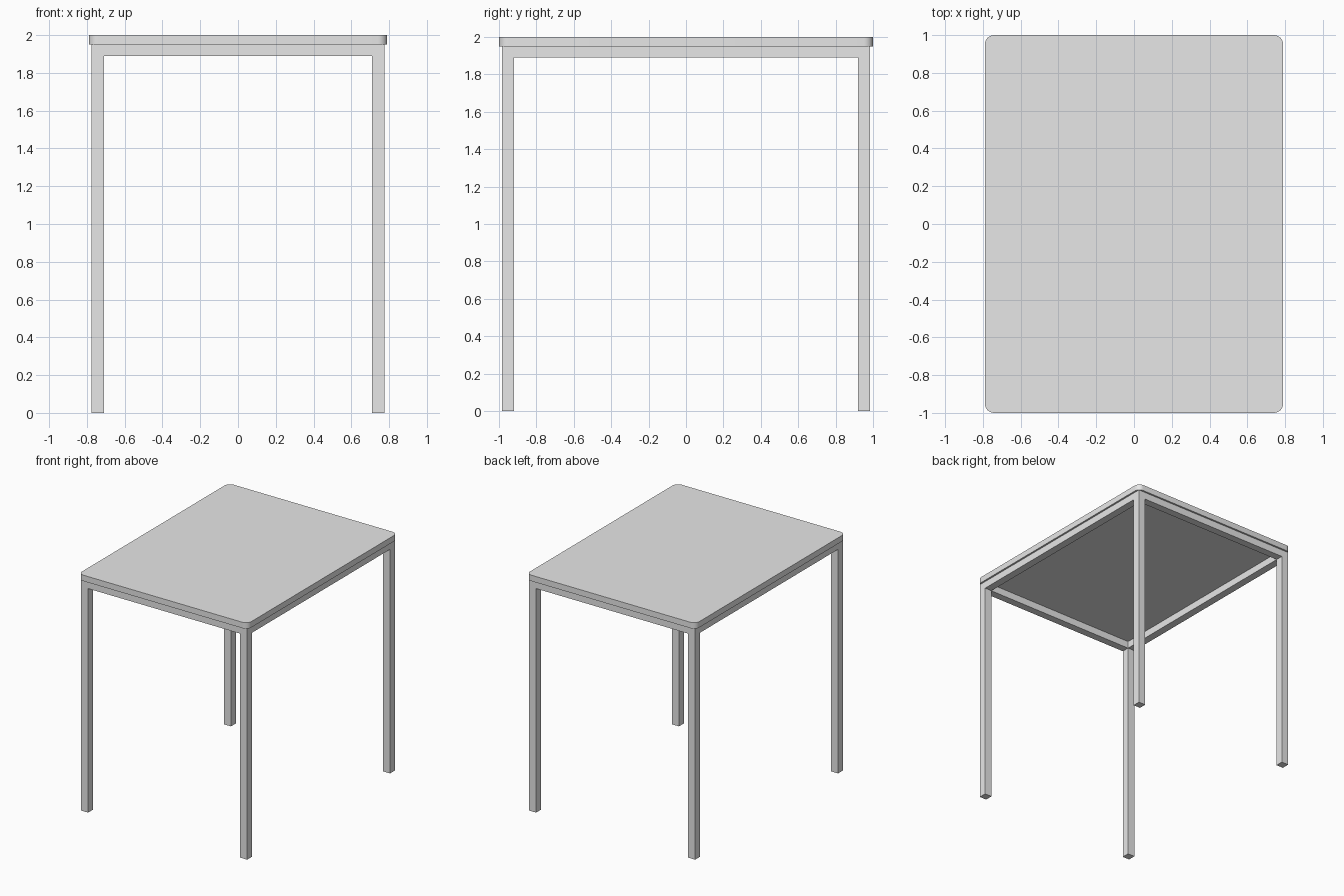
import bpy
import bmesh
from math import radians

cube = bpy.data.objects.get("Cube")
if cube:
    bpy.data.objects.remove(cube, do_unlink=True)

HALF_X, HALF_Y = 0.79, 1.0          # tabletop half size
TOP_Z, SLAB_Z, RAIL_Z = 2.0, 1.95, 1.89
INSET, TUBE, CORNER = 0.015, 0.065, 0.05

grey = bpy.data.materials.new("light grey")
grey.use_nodes = True
grey.diffuse_color = (0.8, 0.8, 0.8, 1)
grey.node_tree.nodes["Principled BSDF"].inputs["Base Color"].default_value = (0.8, 0.8, 0.8, 1)


def finish(bm, name):
    bmesh.ops.recalc_face_normals(bm, faces=bm.faces)
    mesh = bpy.data.meshes.new(name)
    bm.to_mesh(mesh)
    bm.free()
    mesh.materials.append(grey)
    obj = bpy.data.objects.new(name, mesh)
    bpy.context.collection.objects.link(obj)
    return obj


def extrude_to(bm, faces, z):
    """Extrude faces straight up or down to height z."""
    new = bmesh.ops.extrude_face_region(bm, geom=faces)["geom"]
    for v in new:
        if isinstance(v, bmesh.types.BMVert):
            v.co.z = z


# Tabletop: slab with rounded vertical corners
bm = bmesh.new()
bmesh.ops.create_cube(bm, size=1)
for v in bm.verts:
    v.co.x *= 2 * HALF_X
    v.co.y *= 2 * HALF_Y
    v.co.z = TOP_Z if v.co.z > 0 else SLAB_Z
upright = [e for e in bm.edges if abs(e.verts[0].co.z - e.verts[1].co.z) > 0.01]
bmesh.ops.bevel(bm, geom=upright, offset=CORNER, segments=8, profile=0.5, affect='EDGES')
tabletop = finish(bm, "tabletop")
bpy.ops.object.select_all(action='DESELECT')
tabletop.select_set(True)
bpy.context.view_layer.objects.active = tabletop
bpy.ops.object.shade_smooth_by_angle(angle=radians(30))

# Frame: a ring of square rails with a leg drawn down from each corner
bm = bmesh.new()
ox, oy = HALF_X - INSET, HALF_Y - INSET
xs = [-ox, TUBE - ox, ox - TUBE, ox]
ys = [-oy, TUBE - oy, oy - TUBE, oy]
grid = [[bm.verts.new((x, y, SLAB_Z)) for y in ys] for x in xs]
for i in range(3):
    for j in range(3):
        if (i, j) != (1, 1):
            bm.faces.new((grid[i][j], grid[i + 1][j], grid[i + 1][j + 1], grid[i][j + 1]))
bmesh.ops.delete(bm, geom=[v for v in bm.verts if not v.link_faces], context='VERTS')
# keep the upper ring as the closed top of the rails
upper = list(bm.faces)
lower = bmesh.ops.duplicate(bm, geom=upper)["geom"]
lower_faces = [f for f in lower if isinstance(f, bmesh.types.BMFace)]
extrude_to(bm, lower_faces, RAIL_Z)
bmesh.ops.remove_doubles(bm, verts=bm.verts, dist=0.0001)
bm.faces.ensure_lookup_table()
feet = [f for f in bm.faces
        if all(abs(v.co.z - RAIL_Z) < 0.001 for v in f.verts)
        and f.calc_area() < TUBE * TUBE * 1.1]
extrude_to(bm, feet, 0)
finish(bm, "leg_frame")
